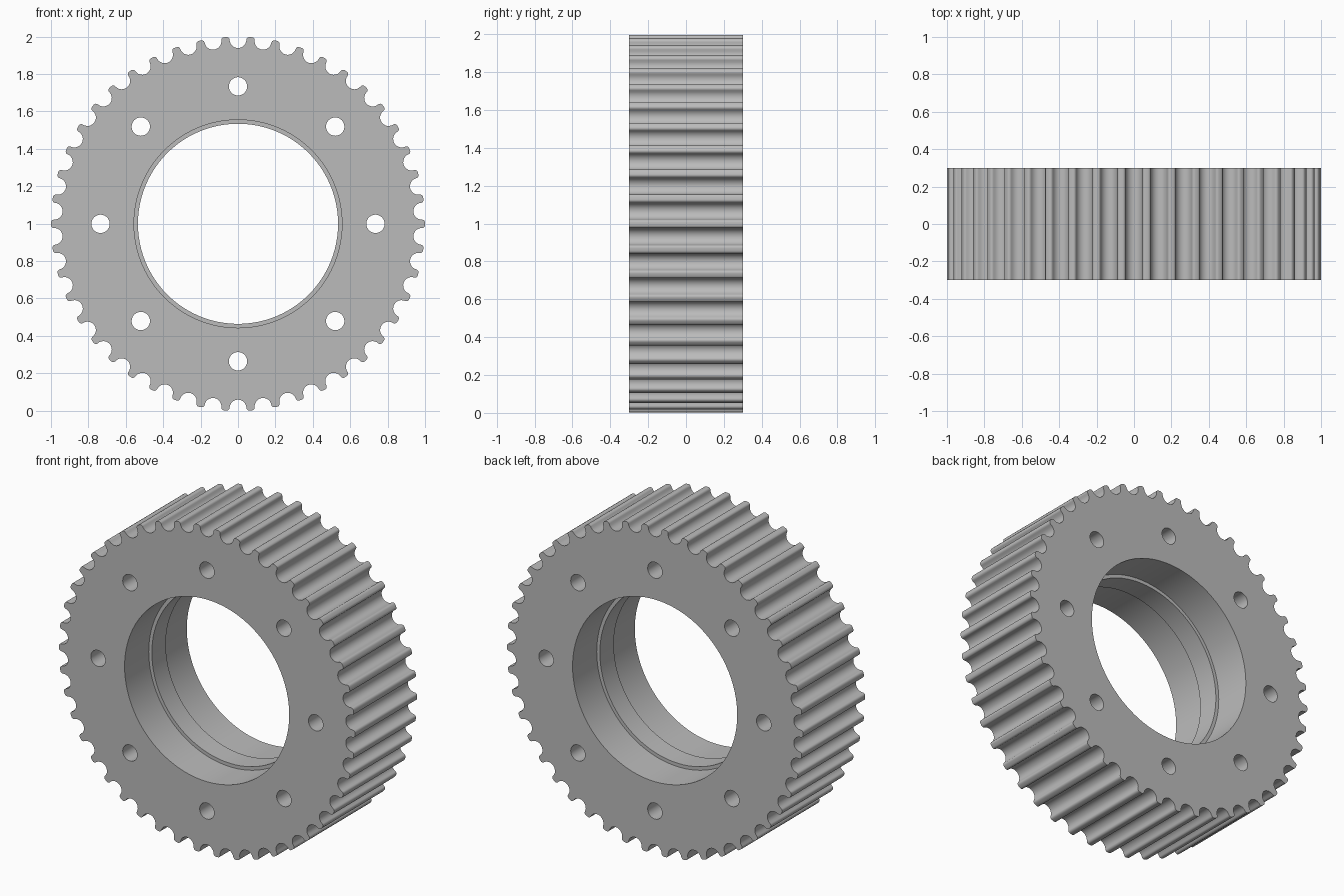
import bpy, bmesh
from math import sin, cos, pi, tau, radians

TEETH = 46
HALF_WIDTH = 0.3
CENTRE_Z = 0.999

if "Cube" in bpy.data.objects:
    bpy.data.objects.remove(bpy.data.objects["Cube"], do_unlink=True)

steel = bpy.data.materials.new("plain_grey")
steel.use_nodes = True
grey = (0.5, 0.5, 0.5, 1)
steel.diffuse_color = grey
steel.node_tree.nodes["Principled BSDF"].inputs["Base Color"].default_value = grey


def circle(radius, count, cx=0, cz=0):
    return [(cx + radius * cos(tau * i / count), cz + radius * sin(tau * i / count))
            for i in range(count)]


def toothed_outline():
    """Rounded tooth tips joined by round-bottomed grooves."""
    pitch, base, groove, fillet = tau / TEETH, 0.985, 0.045, 0.015
    flat = base * sin(pitch / 2) - groove - fillet
    points = []
    for k in range(TEETH):
        # tip of the tooth: two fillets around a narrow flat
        tip = [(s * flat + fillet * cos(a), base + fillet * sin(a))
               for s, start in ((-1, pi), (1, pi / 2))
               for a in [start - i * pi / 8 for i in range(5)]]
        for t, r in tip:
            c, s = cos(k * pitch), sin(k * pitch)
            points.append((r * c + t * s, r * s - t * c))
        # groove before this tooth is appended after it, running the same way round
        mid = (k - 0.5) * pitch
        c, s = cos(mid), sin(mid)
        for i in range(1, 12):
            a = pi + i * pi / 12
            t, r = groove * cos(a), base + groove * sin(a)
            points.append((r * c + t * s, r * s - t * c))
    # order every point by its angle so the outline is one clean loop
    from math import atan2
    return sorted(points, key=lambda p: atan2(p[1], p[0]))


bm = bmesh.new()


def add_ring(points, y):
    return [bm.verts.new((x, y, z)) for x, z in points]


def bridge(a, b):
    for i in range(len(a)):
        j = (i + 1) % len(a)
        bm.faces.new((a[i], a[j], b[j], b[i]))


def add_wall(rings):
    """Joins consecutive rings; returns the end rings as cap borders."""
    for a, b in zip(rings, rings[1:]):
        bridge(a, b)
    return rings[0], rings[-1]


walls = []
# toothed rim
rim = toothed_outline()
walls.append(add_wall([add_ring(rim, y) for y in (-HALF_WIDTH, HALF_WIDTH)]))

# bore with a raised lip in the middle
bore, lip, lip_half = 0.556, 0.535, 0.067
section = [(bore, -HALF_WIDTH), (bore, -lip_half), (lip, -lip_half),
           (lip, lip_half), (bore, lip_half), (bore, HALF_WIDTH)]
walls.append(add_wall([add_ring(circle(r, 96), y) for r, y in section]))

# eight bolt holes
for k in range(8):
    a = k * tau / 8
    hole = circle(0.049, 32, 0.735 * cos(a), 0.735 * sin(a))
    walls.append(add_wall([add_ring(hole, y) for y in (-HALF_WIDTH, HALF_WIDTH)]))

# flat end faces, filled around the bore and the holes
for side, normal in ((0, (0, -1, 0)), (1, (0, 1, 0))):
    edges = []
    for wall in walls:
        ring = wall[side]
        edges += [bm.edges.get((ring[i - 1], ring[i])) for i in range(len(ring))]
    bmesh.ops.triangle_fill(bm, edges=edges, use_beauty=True, normal=normal)

bmesh.ops.recalc_face_normals(bm, faces=bm.faces[:])
mesh = bpy.data.meshes.new("toothed_pulley")
bm.to_mesh(mesh)
bm.free()

pulley = bpy.data.objects.new("toothed_pulley", mesh)
pulley.location.z = CENTRE_Z
mesh.materials.append(steel)
bpy.context.collection.objects.link(pulley)
bpy.ops.object.select_all(action="DESELECT")
pulley.select_set(True)
bpy.context.view_layer.objects.active = pulley
bpy.ops.object.shade_smooth_by_angle(angle=radians(35))
